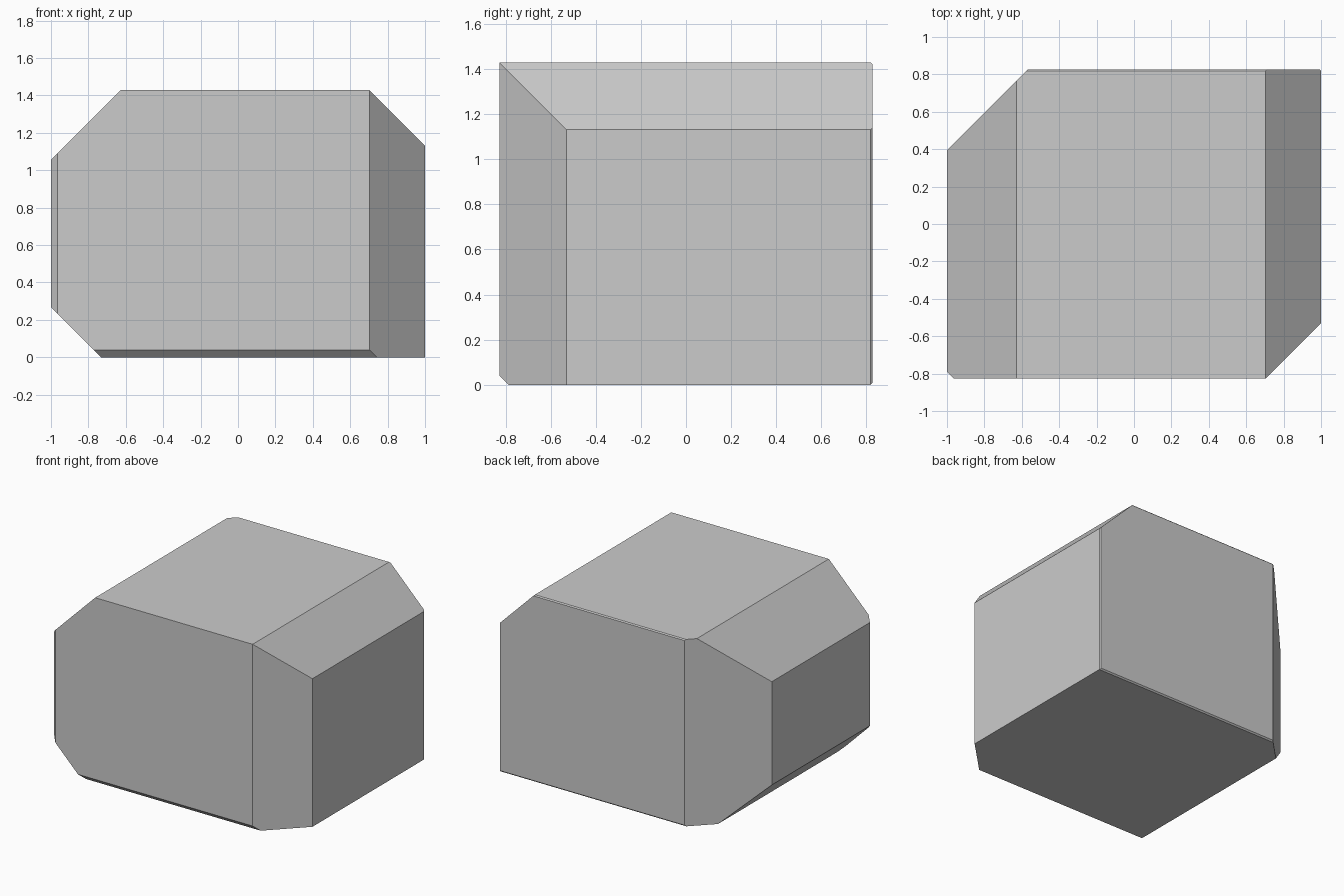
import bpy, bmesh
from mathutils import Vector

if "Cube" in bpy.data.objects:
    bpy.data.objects.remove(bpy.data.objects["Cube"])

# Half sizes of the block (stands on z = 0)
H = Vector((1.0, 0.827, 0.714))

# 45 degree chamfers: edge direction (signs per axis) -> leg length
CHAMFERS = {
    # edges running along y
    (-1, 0, 1): 0.372, (1, 0, 1): 0.297, (-1, 0, -1): 0.267,
    # upright edges
    (-1, 1, 0): 0.434, (-1, -1, 0): 0.036, (1, -1, 0): 0.297, (1, 1, 0): 0.009,
    # edges running along x
    (0, -1, -1): 0.04, (0, 1, 1): 0.008, (0, 1, -1): 0.01,
}

# Base block
bm = bmesh.new()
bmesh.ops.create_cube(bm, size=2.0)
bmesh.ops.scale(bm, vec=H, verts=bm.verts)

# Slice each chamfer off and cap the cut
for signs, leg in CHAMFERS.items():
    n = Vector(signs)
    corner = Vector([s * h for s, h in zip(signs, H)])
    cut = bmesh.ops.bisect_plane(
        bm, geom=bm.verts[:] + bm.edges[:] + bm.faces[:], dist=1e-6,
        plane_co=corner - n * (leg / 2), plane_no=n.normalized(), clear_outer=True)
    edges = [e for e in cut["geom_cut"] if isinstance(e, bmesh.types.BMEdge)]
    bmesh.ops.contextual_create(bm, geom=edges)

bmesh.ops.translate(bm, vec=(0, 0, H.z), verts=bm.verts)
bmesh.ops.recalc_face_normals(bm, faces=bm.faces)

# Chamfered block object
mesh = bpy.data.meshes.new("chamfered_block")
bm.to_mesh(mesh)
bm.free()
bpy.context.collection.objects.link(bpy.data.objects.new("chamfered_block", mesh))
